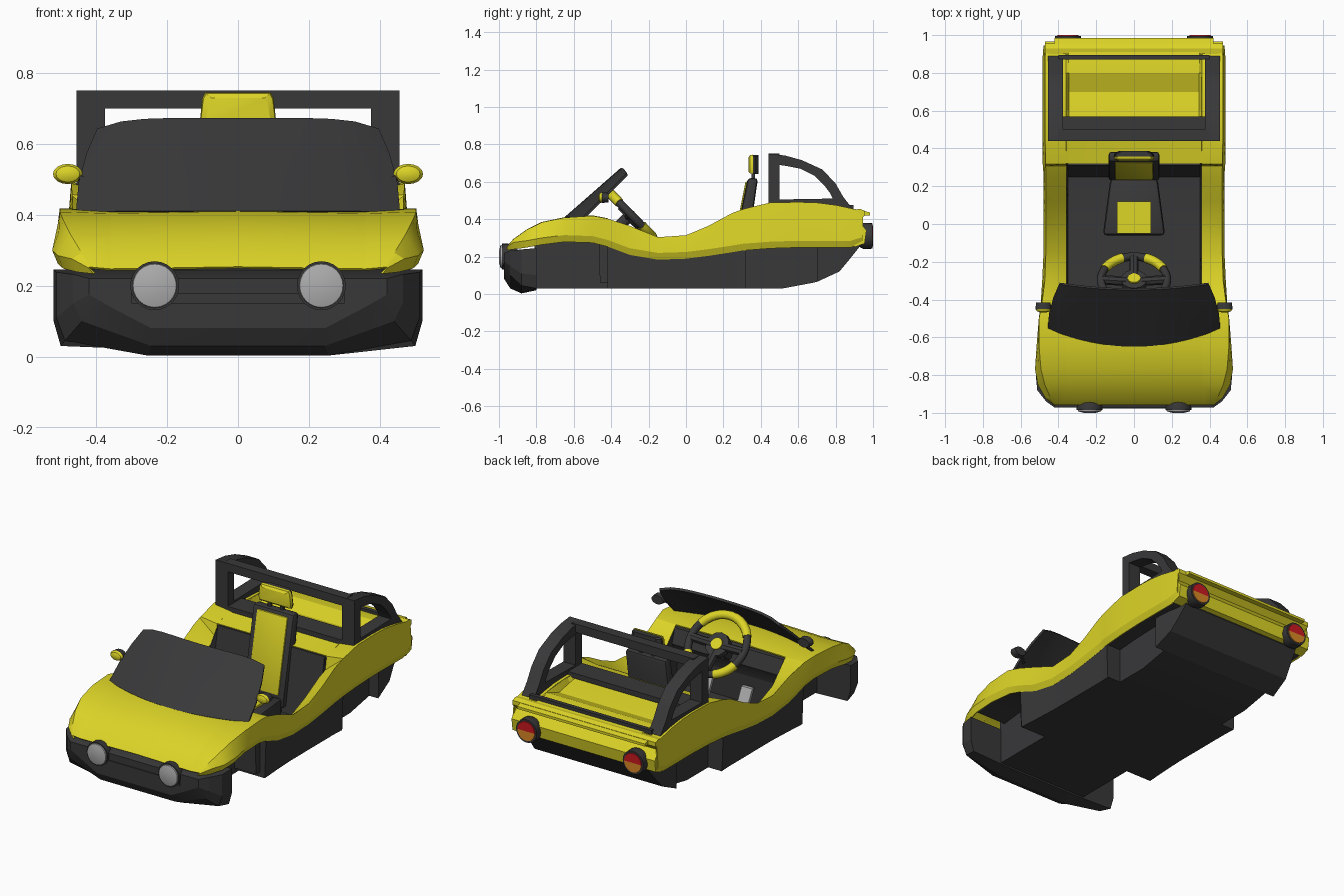
import bpy, bmesh
from math import sin, cos, pi, radians
from mathutils import Vector

if "Cube" in bpy.data.objects:
    bpy.data.objects.remove(bpy.data.objects["Cube"])


def material(name, rgb):
    m = bpy.data.materials.new(name)
    m.diffuse_color = (*rgb, 1)
    m.use_nodes = True
    m.node_tree.nodes["Principled BSDF"].inputs["Base Color"].default_value = m.diffuse_color
    return m


YELLOW = material("yellow", (0.72, 0.66, 0.02))
DARK = material("charcoal", (0.04, 0.04, 0.042))
GREY = material("light_grey", (0.42, 0.42, 0.42))
RED = material("red", (0.6, 0.01, 0.015))
ORANGE = material("orange", (0.7, 0.25, 0.02))


def loft(name, rings, mat, closed=True, loop=False, thick=0, bevel=0, smooth=30):
    """Skin a list of equal-length point rings; closed=False gives an open sheet."""
    bm = bmesh.new()
    vs = [[bm.verts.new(p) for p in r] for r in rings]
    n = len(rings[0])
    pairs = list(zip(vs, vs[1:])) + ([(vs[-1], vs[0])] if loop else [])
    for a, b in pairs:
        for i in range(n if closed else n - 1):
            j = (i + 1) % n
            bm.faces.new((a[i], a[j], b[j], b[i]))
    if closed and not loop:
        bm.faces.new(vs[0])
        bm.faces.new(vs[-1])
    bmesh.ops.recalc_face_normals(bm, faces=bm.faces)
    me = bpy.data.meshes.new(name)
    bm.to_mesh(me)
    bm.free()
    ob = bpy.data.objects.new(name, me)
    bpy.context.collection.objects.link(ob)
    me.materials.append(mat)
    bpy.ops.object.select_all(action='DESELECT')
    ob.select_set(True)
    bpy.context.view_layer.objects.active = ob
    if thick:
        s = ob.modifiers.new("thickness", 'SOLIDIFY')
        s.thickness, s.offset = thick, 0
        bpy.ops.object.modifier_apply(modifier=s.name)
    if bevel:
        b = ob.modifiers.new("bevel", 'BEVEL')
        b.width, b.segments = bevel, 2
        bpy.ops.object.modifier_apply(modifier=b.name)
    bpy.ops.object.shade_smooth_by_angle(angle=radians(smooth))
    return ob


def mirror(half, y):
    """Half section (x, z) -> full ring at y."""
    return [(x, y, z) for x, z in half] + [(-x, y, z) for x, z in reversed(half)]


def prism(name, x0, x1, profile, mat, bevel=0):
    return loft(name, [[(x, y, z) for y, z in profile] for x in (x0, x1)], mat, bevel=bevel)


def box(name, x0, x1, y0, y1, z0, z1, mat, bevel=0):
    return prism(name, x0, x1, [(y0, z0), (y1, z0), (y1, z1), (y0, z1)], mat, bevel)


def disc(name, cx, cz, steps, mat, a0=0, a1=2 * pi, n=24):
    """Round part along y from (y, radius) steps, full or half circle."""
    m = n if a1 - a0 > 6 else n + 1
    ang = [a0 + (a1 - a0) * i / n for i in range(m)]
    return loft(name, [[(cx + r * cos(a), y, cz + r * sin(a)) for a in ang] for y, r in steps], mat)


# body stations: y, half width, lower edge z, shoulder z, shoulder half width
ST = [(-.955, .42, .235, .25, .415), (-.92, .465, .24, .29, .44), (-.85, .505, .25, .34, .47),
      (-.77, .52, .265, .38, .49), (-.65, .512, .28, .405, .50), (-.5, .5, .275, .415, .50),
      (-.42, .49, .255, .40, .485), (-.3, .482, .21, .36, .47), (-.15, .475, .185, .30, .465),
      (0, .475, .19, .31, .465), (.12, .475, .205, .36, .465), (.25, .475, .225, .43, .465),
      (.31, .478, .235, .452, .465), (.32, .48, .235, .455, .465), (.45, .48, .245, .485, .468),
      (.6, .48, .25, .488, .468), (.7, .48, .25, .485, .468), (.8, .48, .25, .472, .468),
      (.88, .48, .25, .455, .468), (.945, .475, .27, .44, .465)]


def inner(s):
    """Inner edge of the side panel: steep inner slope beside the cockpit."""
    if s[0] < -.4:
        return .36, s[3] - .005
    return .36, s[3] - (.09 if s[0] < .315 else .015)


# side panels with the swooping lower crease
for sx, side in ((1, "right"), (-1, "left")):
    rows = []
    for s in ST:
        y, w, zl, zt, ws = s
        zc = min(zl + .035, zt)
        pts = [(w - .015, zl), (w, zc), (ws * .6 + w * .4, zc + (zt - zc) * .62), (ws, zt), inner(s)]
        rows.append([(sx * x, y, z) for x, z in pts])
    loft("side_panel_" + side, rows, YELLOW, closed=False, thick=.008, smooth=22)

# hood and rear deck between the side panels
loft("hood", [[(x, s[0], inner(s)[1] + .006 * (1 - abs(x) / .36)) for x in (-.36, -.18, 0, .18, .36)]
              for s in ST[:7]], YELLOW, closed=False, thick=.008)
deck_z = [.44, .465, .445, .425, .46, .455, .44]
loft("rear_deck", [[(-.36, s[0], inner(s)[1]), (-.345, s[0], z), (.345, s[0], z), (.36, s[0], inner(s)[1])]
                   for s, z in zip(ST[13:], deck_z)], YELLOW, closed=False, thick=.008, smooth=15)
prism("rear_panel", -.47, .47, [(.93, .455), (.955, .445), (.955, .42), (.925, .39), (.965, .34),
                                (.955, .27), (.90, .25), (.90, .45)], YELLOW)
prism("rear_lip", -.42, .42, [(.93, .45), (.985, .435), (.985, .42), (.93, .42)], YELLOW)

# front bumper with deeper central chin
bump = [(-.972, .245, .08, .36, .14, .42, .175, .22), (-.94, .245, .03, .44, .10, .465, .15, .232),
        (-.88, .255, .003, .488, .045, .512, .11, .238), (-.80, .25, .02, .50, .03, .52, .10, .245)]
loft("front_bumper", [mirror([(a, b), (c, d), (e, f), (e, g)], y) for y, a, b, c, d, e, f, g in bump],
     DARK, smooth=15)
box("grille_bar", -.30, .30, -.977, -.94, .15, .178, DARK)

# lower body: front core, open cockpit tub, rear core with wheel openings
box("front_core", -.30, .30, -.81, -.42, .03, .31, DARK)
tub = []
for s, zf in zip(ST[6:14], [.06] * 5 + [.07, .44, .44]):
    x, z = inner(s)
    z = min(z, .40) - .008
    tub.append(mirror([(s[1] - .02, .03), (s[1] - .012, s[2] + .01), (x, z), (x - .01, zf)], s[0]))
loft("cockpit_tub", tub, DARK, smooth=15)
rear = [(.31, .37, .03), (.52, .37, .03), (.68, .37, .06), (.70, .37, .065), (.701, .43, .065),
        (.82, .42, .12), (.87, .41, .18), (.93, .40, .255)]
loft("rear_core", [mirror([(w, z), (w, .262)], y) for y, w, z in rear], DARK, smooth=15)
for name, part in (("front_arch_liner", ST[3:7]), ("rear_arch_liner", ST[13:])):
    loft(name, [[(x * (s[1] - .02), s[0], s[2] + .006) for x in (-1, 1)] for s in part],
         DARK, closed=False, thick=.006)
prism("dashboard", -.44, .44, [(-.46, .06), (-.42, .06), (-.42, .22), (-.38, .30), (-.41, .385), (-.47, .39)], DARK)

# curved windscreen
glass = []
for t in (0, .35, .7, 1):
    row = []
    for i in range(13):
        u = i / 6 - 1
        row.append(((.455 - .06 * t * t) * u, (1 - t) * (-.645 + .095 * u * u) + t * (-.345 + .03 * u * u),
                    .405 + t * (.263 - .03 * u ** 6)))
    glass.append(row)
loft("windscreen", glass, DARK, closed=False, thick=.014)

# roll hoop: two arched fins, bars and base plate
outer_p = [(.44, .475), (.44, .75), (.53, .74), (.62, .715), (.73, .665), (.80, .59), (.84, .52), (.89, .455)]
inner_p = [(.50, .505), (.50, .69), (.55, .682), (.61, .67), (.69, .63), (.74, .58), (.77, .54), (.785, .51)]
for sx, side in ((1, "right"), (-1, "left")):
    loft("hoop_fin_" + side, [[(sx * .375, *o), (sx * .455, *o), (sx * .455, *i), (sx * .375, *i)]
                              for o, i in zip(outer_p, inner_p)], DARK, loop=True)
box("hoop_top_bar", -.40, .40, .44, .50, .70, .75, DARK)
box("hoop_base_plate", -.40, .40, .44, .57, .465, .495, DARK)
box("hoop_rear_bar", -.40, .40, .87, .895, .45, .475, DARK)

# seat with yellow inserts and headrest
loft("seat_cushion", [mirror([(w, .06), (w, z)], y) for y, w, z in ((-.06, .165, .17), (.24, .125, .16))],
     DARK, bevel=.02)
box("seat_cushion_insert", -.09, .09, -.05, .12, .15, .178, YELLOW)
prism("seat_back", -.135, .135, [(.225, .10), (.33, .62), (.385, .62), (.31, .10)], DARK, bevel=.018)
prism("seat_back_insert", -.1, .1, [(.232, .17), (.318, .60), (.34, .60), (.26, .17)], YELLOW, bevel=.006)
loft("headrest", [mirror([(w * .93, .64), (w, .66), (w * .9, .735), (w * .8, .742)], y)
                  for y, w in ((.355, .108), (.37, .105), (.387, .08))], DARK)
loft("headrest_pad", [mirror([(w * .93, z0), (w, z0 + .02), (w * .93, z1 - .015), (w * .85, z1)], y)
                      for y, w, z0, z1 in ((.333, .09, .655, .73), (.343, .105, .645, .742), (.358, .108, .64, .745))],
     YELLOW)
for x in (-.04, .04):
    box("headrest_post", x - .01, x + .01, .35, .368, .60, .66, DARK)

# tilted steering wheel
C, X = Vector((0, -.295, .425)), Vector((1, 0, 0))
V, N = Vector((0, -.70, .714)), Vector((0, .714, .70))


def rim(name, a0, a1, r, mat, steps):
    rings = []
    for i in range(steps + 1):
        a = radians(a0 + (a1 - a0) * i / steps)
        d = X * cos(a) + V * sin(a)
        rings.append([C + d * (.175 + r * cos(t * pi / 4)) + N * (r * sin(t * pi / 4)) for t in range(8)])
    loft(name, rings, mat, smooth=50)


def rod(name, p, q, r, mat, n=12):
    d = (q - p).normalized()
    e = d.orthogonal().normalized()
    f = d.cross(e)
    loft(name, [[c + (e * cos(2 * pi * i / n) + f * sin(2 * pi * i / n)) * r for i in range(n)]
                for c in (p, q)], mat)


for a0, a1, mat in ((30, 150, YELLOW), (150, 208, DARK), (208, 250, YELLOW), (250, 290, DARK),
                    (290, 332, YELLOW), (332, 390, DARK)):
    rim("steering_rim", a0, a1, .026 if mat == YELLOW else .022, mat, 10)
for a in (0, 180, 270):
    d = X * cos(radians(a)) + V * sin(radians(a))
    rod("steering_spoke", C - N * .015, C + d * .172, .025, DARK, 8)
rod("steering_hub", C - N * .03, C + N * .005, .07, DARK)
rod("steering_cap", C, C + N * .015, .035, YELLOW)
rod("steering_column", C - N * .02, C - N * .18, .03, DARK)

# lamps, mirrors and pedals on both sides
for sx, side in ((1, "right"), (-1, "left")):
    x = .235 * sx
    disc("headlight_housing_" + side, x, .20, [(-.90, .05), (-.95, .069), (-.985, .069)], DARK)
    disc("headlight_lens_" + side, x, .20, [(-.98, .064), (-.992, .061), (-1.0, .03)], GREY)
    x = .35 * sx
    disc("taillight_housing_" + side, x, .31, [(.92, .055), (.95, .07), (.996, .068)], DARK)
    disc("taillight_red_" + side, x, .31, [(.98, .061), (1.0, .056)], RED, 0, pi, 14)
    disc("taillight_orange_" + side, x, .31, [(.98, .061), (1.0, .056)], ORANGE, pi, 2 * pi, 14)
    mir = [(-.468, .012), (-.462, .024), (-.45, .03)]
    for nm, st, mat in (("mirror_shell_", mir, YELLOW), ("mirror_back_", [(-.45, .03), (-.415, .027)], DARK)):
        ob = disc(nm + side, 0, 0, st, mat, n=16)
        ob.scale = (1.4, 1, .95)
        ob.location = (.48 * sx, 0, .515)
    rod("mirror_stalk_" + side, Vector((.46 * sx, -.44, .51)), Vector((.41 * sx, -.47, .49)), .01, DARK, 8)
    prism("pedal_" + side, .13 * sx - .035, .13 * sx + .035,
          [(-.36, .08), (-.34, .08), (-.385, .17), (-.405, .17)], GREY)
